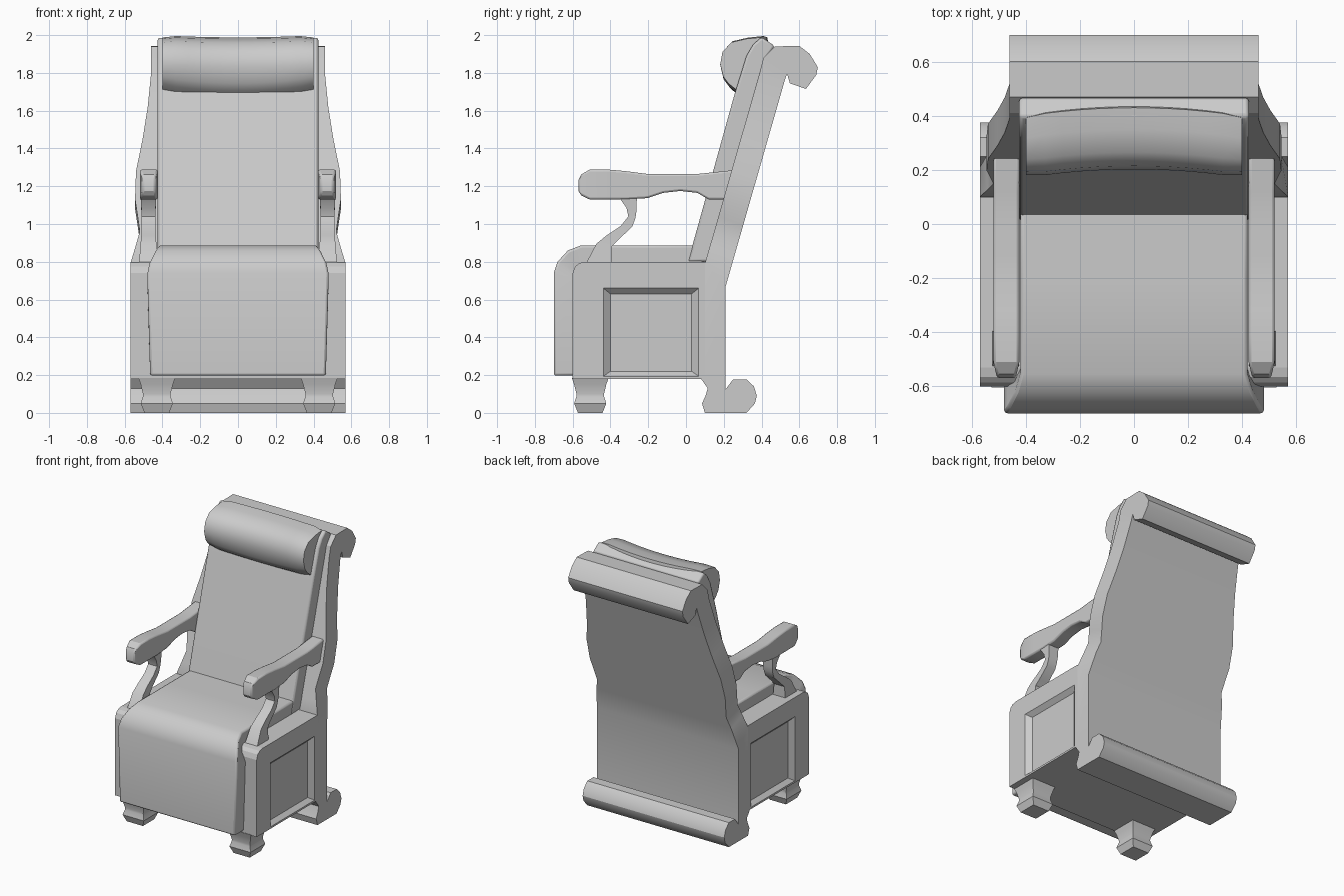
import bpy, bmesh, math


def loft(name, rings, bevel=0.0, segments=2, smooth=30):
    """Skin equal-length rings of points, cap the ends, optionally bevel."""
    bm = bmesh.new()
    vs = [[bm.verts.new(p) for p in ring] for ring in rings]
    n = len(vs[0])
    for a, b in zip(vs, vs[1:]):
        for i in range(n):
            bm.faces.new((a[i], a[(i + 1) % n], b[(i + 1) % n], b[i]))
    bm.faces.new(vs[0])
    bm.faces.new(vs[-1])
    bmesh.ops.recalc_face_normals(bm, faces=bm.faces)
    me = bpy.data.meshes.new(name)
    bm.to_mesh(me)
    bm.free()
    ob = bpy.data.objects.new(name, me)
    bpy.context.collection.objects.link(ob)
    if smooth:
        bpy.ops.object.select_all(action='DESELECT')
        ob.select_set(True)
        bpy.context.view_layer.objects.active = ob
        bpy.ops.object.shade_smooth_by_angle(angle=math.radians(smooth))
    if bevel:
        m = ob.modifiers.new("Bevel", 'BEVEL')
        m.width, m.segments = bevel, segments
        m.limit_method, m.angle_limit = 'ANGLE', math.radians(40)
    return ob


def prism(name, profile, x0, x1, **kw):
    """Extrude a (y, z) profile from x0 to x1."""
    return loft(name, [[(x, y, z) for y, z in profile] for x in (x0, x1)], **kw)


def strip(name, stations, **kw):
    """Loft of front/back point pairs with a half width at each station."""
    return loft(name, [[(-w, fy, fz), (w, fy, fz), (w, by, bz), (-w, by, bz)]
                       for fy, fz, by, bz, w in stations], **kw)


# Base box with recessed side panels
base = prism("seat_base", [(-.60, .18), (-.60, .74), (-.587, .775), (-.565, .793),
                           (-.53, .80), (.10, .80), (.10, .18)], -.57, .57, smooth=0)
for s in (-1, 1):
    rings = [[(s * x, y0, z0), (s * x, y1, z0), (s * x, y1, z1), (s * x, y0, z1)]
             for x, y0, y1, z0, z1 in ((.58, -.45, .08, .18 + .005, .67),
                                       (.54, -.40, .03, .22, .63))]
    cutter = loft("panel_cutter", rings, smooth=0)
    cutter.hide_render = True
    cutter.hide_set(True)
    cut = base.modifiers.new("Panel", 'BOOLEAN')
    cut.operation, cut.object = 'DIFFERENCE', cutter

# Back frame, leaning and waisted
front_y = lambda z: .10 + .287 * (z - .79)
back_y = lambda z: .21 + .287 * (z - .67)
stations = [(.10, .18, .21, .18, .57), (.10, .79, .21, .67, .57)]
for z, w in ((.88, .543), (.96, .52), (1.04, .531), (1.13, .545), (1.28, .54),
             (1.45, .505), (1.62, .478), (1.80, .46)):
    stations.append((front_y(z), z, back_y(z - .05), z - .05, w))
stations += [(.41, 1.88, .535, 1.795, .46), (.47, 1.94, .56, 1.85, .46)]
strip("back_frame", stations)

# Rolled crest rail and rolled rear foot
prism("crest_roll", [(.47, 1.94), (.60, 1.943), (.655, 1.90), (.698, 1.83), (.69, 1.79),
                     (.635, 1.715), (.55, 1.745), (.535, 1.795), (.45, 1.85)], -.46, .46)
prism("rear_foot", [(.10, 0), (.32, 0), (.365, .05), (.375, .09), (.36, .14), (.32, .178),
                    (.25, .178), (.21, .125), (.21, .19), (.08, .18), (.115, .13),
                    (.105, .095), (.085, .05)], -.57, .57)

# Seat cushion that rolls over the front edge
strip("seat_cushion", [(-.70, .197, -.59, .197, .465), (-.70, .74, -.59, .70, .48),
                       (-.68, .80, -.58, .72, .468), (-.625, .86, -.56, .74, .44),
                       (-.555, .887, -.53, .76, .42), (-.2, .887, -.2, .76, .42),
                       (.08, .887, .10, .76, .42)], bevel=.012)

# Back cushion
prism("back_cushion", [(.01, .80), (.255, 1.68), (.32, 1.89), (.355, 1.95), (.40, 1.99),
                       (.47, 1.942), (.42, 1.87), (.12, .80)], -.425, .425, bevel=.012)

# Head pillow, dished towards the middle
pillow = [(.265, 1.70), (.22, 1.735), (.19, 1.775), (.172, 1.845), (.185, 1.915),
          (.235, 1.97), (.32, 1.99), (.40, 1.998), (.42, 1.90), (.36, 1.75)]
rings = []
for i in range(13):
    t = -1 + i / 6
    dish = 1 - t * t
    k = .93 if abs(t) > .99 else 1
    rings.append([(.40 * t * (1 if k < 1 else .985), .30 + (y - .30) * k + .03 * dish,
                   1.85 + (z - 1.85) * k - dish * (.03 if z < 1.8 else .01))
                  for y, z in pillow])
loft("head_pillow", rings, smooth=45)

for s in (-1, 1):
    # Armrest: y, top, bottom, half width
    arm = [(-.57, 1.23, 1.175, .034), (-.555, 1.262, 1.152, .038), (-.51, 1.288, 1.13, .048),
           (-.41, 1.288, 1.13, .048), (-.32, 1.28, 1.13, .048), (-.205, 1.265, 1.137, .048),
           (-.12, 1.265, 1.165, .048), (-.03, 1.265, 1.175, .048), (.06, 1.265, 1.165, .048),
           (.12, 1.271, 1.13, .048), (.25, 1.285, 1.13, .048)]
    loft("armrest", [[(s * .472 - w, y, b), (s * .472 + w, y, b),
                      (s * .472 + w, y, t), (s * .472 - w, y, t)]
                     for y, t, b, w in arm], bevel=.01)

    # Curved arm support: front y, z, back y, z, half width
    post = [(-.36, 1.15, -.26, 1.15, .042), (-.315, 1.085, -.262, 1.07, .038),
            (-.305, 1.04, -.268, 1.03, .036), (-.345, .99, -.285, .985, .036),
            (-.42, .94, -.36, .915, .038), (-.475, .895, -.395, .88, .042),
            (-.53, .79, -.395, .79, .05)]
    loft("arm_support", [[(s * .474 - w, fy, fz), (s * .474 + w, fy, fz),
                          (s * .474 + w, by, bz), (s * .474 - w, by, bz)]
                         for fy, fz, by, bz, w in post])

    # Front leg: z, half size
    leg = [(.185, .097), (.15, .085), (.10, .073), (.085, .074), (.05, .085), (0, .065)]
    loft("front_leg", [[(s * .43 + a * h, -.507 + b * h, z)
                        for a, b in ((-1, -1), (1, -1), (1, 1), (-1, 1))]
                       for z, h in leg])
